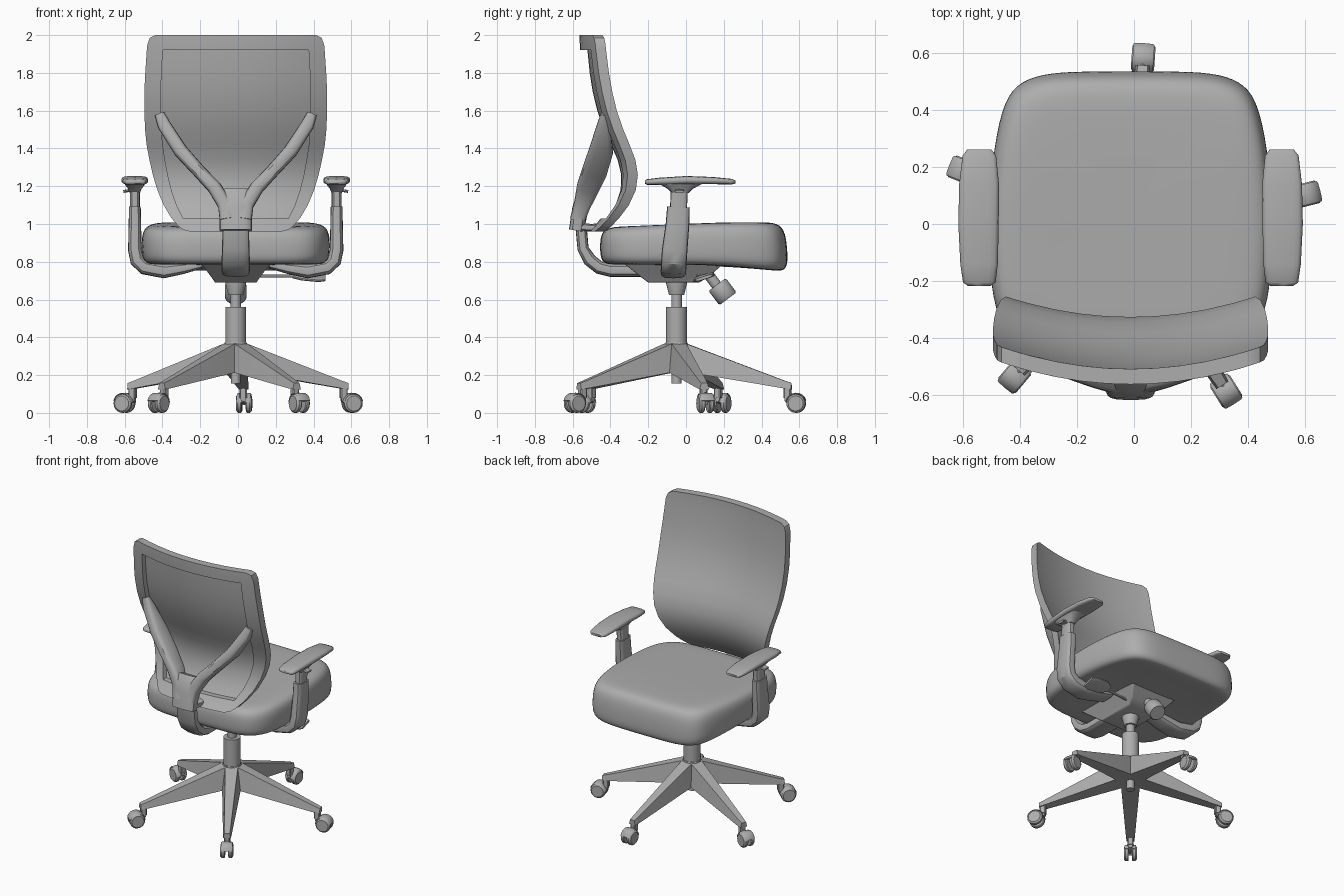
import bpy, bmesh, math
from mathutils import Vector

if "Cube" in bpy.data.objects:
    bpy.data.objects.remove(bpy.data.objects["Cube"])

CX, HUB_Y = -0.012, -0.05
GREY = bpy.data.materials.new("dark_grey")
GREY.diffuse_color = (0.42, 0.42, 0.42, 1)
GREY.use_nodes = True
GREY.node_tree.nodes["Principled BSDF"].inputs["Base Color"].default_value = GREY.diffuse_color


def finish(name, bm, mirror=False, bevel=0, subsurf=0, angle=35):
    """Turn a bmesh into a smooth-shaded object with the usual modifiers."""
    me = bpy.data.meshes.new(name)
    bm.to_mesh(me)
    bm.free()
    me.materials.append(GREY)
    ob = bpy.data.objects.new(name, me)
    bpy.context.collection.objects.link(ob)
    ob.location.x = CX
    if mirror:
        ob.modifiers.new("Mirror", 'MIRROR').use_mirror_merge = False
    if bevel:
        m = ob.modifiers.new("Bevel", 'BEVEL')
        m.width, m.segments, m.angle_limit = bevel, 2, math.radians(40)
    if subsurf:
        m = ob.modifiers.new("Subsurf", 'SUBSURF')
        m.levels = m.render_levels = subsurf
    bpy.ops.object.select_all(action='DESELECT')
    ob.select_set(True)
    bpy.context.view_layer.objects.active = ob
    bpy.ops.object.shade_smooth_by_angle(angle=math.radians(angle))
    return ob


def loft(name, rings, **kw):
    """Skin a list of equal-length closed rings and cap both ends."""
    bm = bmesh.new()
    vs = [[bm.verts.new(p) for p in r] for r in rings]
    n = len(rings[0])
    for a, b in zip(vs, vs[1:]):
        for i in range(n):
            bm.faces.new((a[i], a[(i + 1) % n], b[(i + 1) % n], b[i]))
    bm.faces.new(vs[0])
    bm.faces.new(vs[-1])
    bmesh.ops.recalc_face_normals(bm, faces=bm.faces)
    return finish(name, bm, **kw)


def sweep(name, path, ref, sides=16, power=0.6, **kw):
    """Sweep a rounded-rectangle section; path = (x, y, z, width along ref, depth)."""
    pts = [Vector(p[:3]) for p in path]
    ref = Vector(ref)
    rings = []
    for i, p in enumerate(pts):
        t = (pts[min(i + 1, len(pts) - 1)] - pts[max(i - 1, 0)]).normalized()
        u = (ref - t * ref.dot(t)).normalized()
        v = t.cross(u)
        w, h = path[i][3] / 2, path[i][4] / 2
        ring = []
        for k in range(sides):
            c, s = math.cos(math.tau * k / sides), math.sin(math.tau * k / sides)
            ring.append(p + u * w * math.copysign(abs(c) ** power, c)
                        + v * h * math.copysign(abs(s) ** power, s))
        rings.append(ring)
    return loft(name, rings, **kw)


def lathe(name, profile, origin, axis=(0, 0, 1), sides=24, **kw):
    """Stack circles (radius, height) along an axis."""
    rot = Vector(axis).to_track_quat('Z', 'Y').to_matrix()
    return loft(name, [[Vector(origin) + rot @ Vector((r * math.cos(math.tau * k / sides),
                r * math.sin(math.tau * k / sides), h)) for k in range(sides)]
                for r, h in profile], **kw)


# Seat cushion: outline scaled through a rounded side profile
half = [(0.15, .535), (0.29, .53), (0.385, .502), (0.445, .44), (0.482, .27), (0.502, .05),
        (0.495, -.2), (0.47, -.33), (0.40, -.425), (0.28, -.452), (0.12, -.455)]
outline = half + [(-x, y) for x, y in reversed(half)]
rings = []
for s, t in [(0.45, 0), (0.85, 0), (0.95, .02), (0.99, .15), (1.0, .35), (1.0, .65),
             (0.975, .88), (0.9, .985), (0.75, 1.0), (0.4, .99)]:
    ring = []
    for x, y in outline:
        X, Y = x * s, 0.04 + (y - 0.04) * s
        bot = 0.785 - 0.04 * max(0, (Y - 0.15) / 0.38)
        top = 0.985 + 0.025 * min(1, max(0, (Y + 0.4) / 0.6))
        ring.append((X, Y + 0.02 * (0.5 - t) * (Y > 0.3), bot + (top - bot) * t))
    rings.append(ring)
loft("seat_cushion", rings, subsurf=2, angle=60)

# Backrest: curved sheet, rows of (z, half width, centre y)
rows = [(2.0, .425, -.51), (1.985, .455, -.51), (1.95, .468, -.508), (1.92, .471, -.506),
        (1.8, .479, -.494), (1.7, .484, -.478), (1.6, .484, -.454), (1.5, .48, -.418),
        (1.42, .472, -.382), (1.34, .457, -.346), (1.26, .439, -.327), (1.18, .415, -.33),
        (1.1, .382, -.357), (1.03, .34, -.398), (.99, .305, -.428), (.97, .28, -.446),
        (.96, .24, -.454)]
cols = [-1, -.93, -.82, -.6, -.4, -.2, 0, .2, .4, .6, .82, .93, 1]


def back_sheet(name, border_only, y0, depth):
    """Curved sheet (or just its border) starting y0 behind the front, extruded backwards."""
    bm = bmesh.new()
    g = [[bm.verts.new((s * w, y - y0 + 0.088 * (s * w / 0.485) ** 2, z)) for s in cols]
         for z, w, y in rows]
    for i in range(len(rows) - 1):
        for j in range(len(cols) - 1):
            border = abs(cols[j] + cols[j + 1]) > 1.7 or rows[i][0] > 1.92 or rows[i][0] <= 1.03
            if border or not border_only:
                bm.faces.new((g[i + 1][j], g[i][j], g[i][j + 1], g[i + 1][j + 1]))
    bmesh.ops.delete(bm, geom=[v for v in bm.verts if not v.link_faces], context='VERTS')
    new = bmesh.ops.extrude_face_region(bm, geom=bm.faces[:], use_keep_orig=True)
    bmesh.ops.translate(bm, vec=(0, -depth, 0),
                        verts=[e for e in new["geom"] if isinstance(e, bmesh.types.BMVert)])
    bmesh.ops.recalc_face_normals(bm, faces=bm.faces)
    return finish(name, bm, angle=40)


back_sheet("backrest_panel", False, 0, 0.016)
back_sheet("backrest_frame", True, 0.016, 0.038)

# Y-shaped back brace: mirrored deep branches plus a stem
sweep("brace_branch", [(.405, -.435, 1.585, .03, .05), (.38, -.435, 1.525, .07, .07),
                       (.29, -.45, 1.385, .13, .075), (.19, -.485, 1.275, .135, .07),
                       (.11, -.52, 1.19, .12, .075), (.055, -.55, 1.10, .09, .08),
                       (.045, -.575, 1.02, .08, .08)], (0, 1, 0), mirror=True)
sweep("brace_stem", [(0, -.53, 1.18, .13, .06), (0, -.545, 1.14, .19, .08),
                     (0, -.56, 1.08, .175, .085), (0, -.58, .965, .17, .08)], (1, 0, 0))
sweep("brace_foot", [(0, -.58, .985, .16, .05), (0, -.50, .98, .16, .04),
                     (0, -.46, .985, .16, .04)], (1, 0, 0))

# Curved spine bar from mechanism up to the brace
sweep("spine_bar", [(0, -.12, .755, .15, .07), (0, -.40, .755, .15, .07),
                    (0, -.46, .77, .15, .07), (0, -.51, .81, .15, .07),
                    (0, -.545, .87, .145, .06), (0, -.555, .98, .14, .06)], (1, 0, 0))

# Tilt mechanism housing under the seat
loft("mechanism_housing", [
    [(-.11, -.2, .69), (.11, -.2, .69), (.11, .07, .69), (-.11, .07, .69)],
    [(-.13, -.24, .72), (.13, -.24, .72), (.13, .12, .72), (-.13, .12, .72)],
    [(-.19, -.34, .80), (.19, -.34, .80), (.19, .21, .80), (-.19, .21, .80)]], bevel=0.006)

# Tension knob and stem
axis = Vector((0, .60, -.80))
lathe("tension_stem", [(.028, 0), (.028, .12)], (0, .095, .765), axis)
lathe("tension_knob", [(.05, 0), (.057, .01), (.057, .085), (.05, .095)], (0, .165, .68), axis)

# Height lever
sweep("lever_rod", [(.1, .06, .725, .014, .014), (.34, .08, .725, .014, .014)], (0, 1, 0), sides=8)
sweep("lever_paddle", [(.30, .09, .725, .05, .016), (.35, .095, .722, .11, .02),
                       (.44, .095, .715, .12, .02), (.475, .095, .715, .09, .016)],
      (0, .95, .3))

# Arm supports, sliding posts, pads
sweep("arm_support", [(.534, -.04, 1.09, .12, .062), (.534, -.045, 1.0, .125, .066),
                      (.534, -.06, .86, .135, .072), (.522, -.064, .805, .135, .075),
                      (.485, -.065, .77, .135, .075), (.38, -.067, .75, .135, .075),
                      (.28, -.067, .765, .13, .06), (.18, -.067, .785, .12, .04)],
      (0, 1, 0), mirror=True)
sweep("arm_post", [(.534, -.04, 1.07, .09, .052), (.534, -.035, 1.20, .09, .052)],
      (0, 1, 0), mirror=True)
sweep("arm_bracket", [(.534, -.03, 1.165, .09, .055), (.534, -.03, 1.185, .13, .07),
                      (.534, -.03, 1.205, .20, .10), (.534, -.03, 1.218, .26, .11)],
      (0, 1, 0), mirror=True)
sweep("arm_button", [(.55, -.035, 1.18, .05, .015), (.595, -.035, 1.172, .05, .015)],
      (0, 1, 0), mirror=True, sides=8)
sweep("arm_pad", [(.532, -.218, 1.222, .08, .016), (.532, -.205, 1.222, .115, .03),
                  (.533, -.14, 1.226, .132, .038), (.535, 0, 1.232, .142, .044),
                  (.533, .14, 1.23, .14, .038), (.532, .24, 1.224, .118, .03),
                  (.532, .262, 1.222, .085, .016)], (1, 0, 0), mirror=True, angle=60)

# Gas lift column and hub
lathe("column_lower", [(.026, .155), (.026, .25), (.055, .25), (.055, .56)], (0, HUB_Y, 0))
lathe("column_rod", [(.028, .55), (.028, .64)], (0, HUB_Y, 0))
lathe("column_socket", [(.04, .625), (.055, .685), (.055, .70)], (0, HUB_Y, 0))
lathe("base_hub", [(.055, .215), (.065, .225), (.065, .35), (.058, .372)], (0, HUB_Y, 0))

# Five star legs, each with a twin-wheel caster; local x runs outward
for k in range(5):
    a = math.radians(14 + 72 * k)
    parts = [loft(f"base_leg_{k+1}",
                  [[(r, -b, z0), (r, b, z0), (r, t, z1), (r, -t, z1)] for r, b, t, z0, z1 in
                   [(.02, .06, .042, .215, .375), (.065, .06, .04, .215, .362),
                    (.57, .028, .02, .13, .172), (.61, .025, .017, .125, .158)]]),
             sweep(f"caster_post_{k+1}", [(.588, 0, .08, .04, .042), (.588, 0, .15, .04, .042)],
                   (0, 1, 0), sides=12),
             sweep(f"caster_body_{k+1}", [(.575, 0, .08, .03, .04), (.60, 0, .08, .024, .055),
                                          (.645, 0, .065, .024, .05)], (0, 1, 0), sides=8)]
    for s in (-1, 1):
        parts.append(lathe(f"caster_wheel_{k+1}_{'a' if s < 0 else 'b'}",
                           [(.045, 0), (.05, .005), (.05, .02), (.04, .03)],
                           (.635, s * .011, .05), (0, s, 0), sides=20))
    # Arched hood over the wheels
    arc = [math.radians(d) for d in range(15, 176, 20)]
    parts.append(sweep(f"caster_hood_{k+1}", [(.635 + .05 * math.cos(t), 0, .05 + .052 * math.sin(t),
                                               .074, .01) for t in arc], (0, 1, 0), sides=8))
    for ob in parts:
        ob.location = (CX, HUB_Y, 0)
        ob.rotation_euler.z = a
